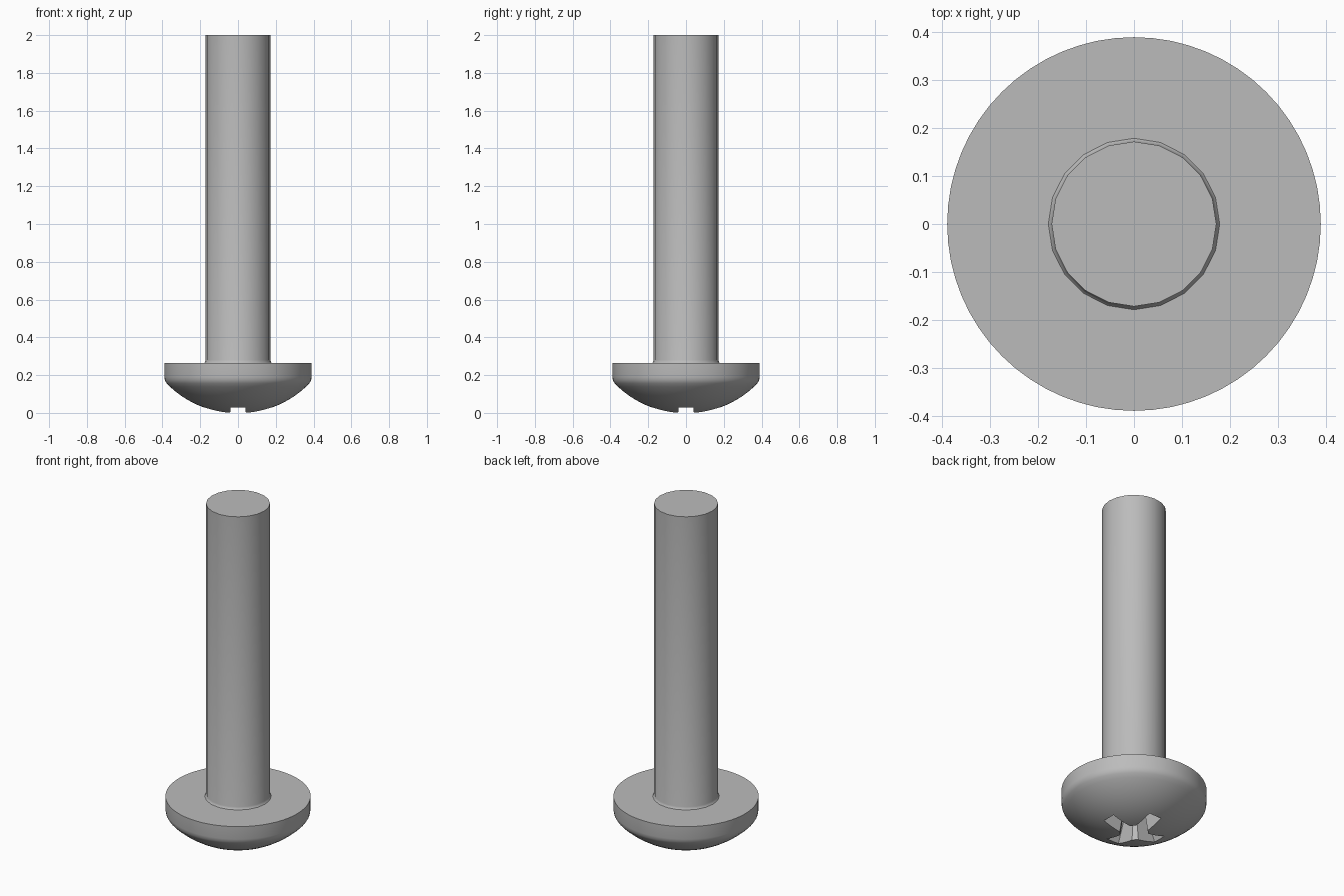
import bpy, bmesh
from math import pi, sin, cos, sqrt, radians
from mathutils import Matrix

if "Cube" in bpy.data.objects:
    bpy.data.objects.remove(bpy.data.objects["Cube"], do_unlink=True)

steel = bpy.data.materials.new("plain_steel_grey")
steel.use_nodes = True
grey = (0.5, 0.5, 0.5, 1)
steel.diffuse_color = grey
steel.node_tree.nodes["Principled BSDF"].inputs["Base Color"].default_value = grey


def finish(name, bm):
    bmesh.ops.recalc_face_normals(bm, faces=bm.faces)
    mesh = bpy.data.meshes.new(name)
    bm.to_mesh(mesh)
    bm.free()
    mesh.materials.append(steel)
    obj = bpy.data.objects.new(name, mesh)
    bpy.context.collection.objects.link(obj)
    return obj


def lathe(name, profile, sides):
    """Revolve (radius, height) points around z and cap open ends."""
    bm = bmesh.new()
    rings = []
    for r, z in profile:
        rings.append([bm.verts.new((r * cos(2 * pi * i / sides), r * sin(2 * pi * i / sides), z))
                      for i in range(sides)])
    for a, b in zip(rings, rings[1:]):
        for i in range(sides):
            j = (i + 1) % sides
            bm.faces.new((a[i], a[j], b[j], b[i]))
    bm.faces.new(rings[0])
    bm.faces.new(rings[-1])
    return finish(name, bm)


def smooth(obj):
    bpy.ops.object.select_all(action="DESELECT")
    obj.select_set(True)
    bpy.context.view_layer.objects.active = obj
    bpy.ops.object.shade_smooth_by_angle(angle=radians(32))


# Domed head, rounded into a short straight rim
dome_radius = 0.53
dome = []
for k in range(1, 13):
    r = 0.36 * k / 12
    dome.append((r, dome_radius - sqrt(dome_radius ** 2 - r * r) - 0.003))
head = lathe("head", dome + [(0.378, 0.157), (0.387, 0.172), (0.39, 0.19), (0.39, 0.265)], 64)

# Tapered cross recess cut into the dome
def tapered_bar(bm, turn):
    bar = bmesh.ops.create_cube(bm, size=1)["verts"]
    for v in bar:
        deep = v.co.z > 0
        v.co.x *= 0.2 if deep else 0.4
        v.co.y *= 0.06 if deep else 0.085
        v.co.z = 0.2 if deep else -0.02
    bmesh.ops.rotate(bm, verts=bar, cent=(0, 0, 0), matrix=Matrix.Rotation(turn, 3, "Z"))


def cut(target, cutter):
    cutter.hide_render = True
    mod = target.modifiers.new("recess", "BOOLEAN")
    mod.operation = "DIFFERENCE"
    mod.solver = "EXACT"
    mod.object = cutter
    bpy.context.view_layer.objects.active = target
    bpy.ops.object.modifier_apply(modifier=mod.name)
    bpy.data.objects.remove(cutter, do_unlink=True)


for turn in (0, pi / 2):
    bm = bmesh.new()
    tapered_bar(bm, turn)
    cut(head, finish("recess_cutter", bm))

# Small tapered centre widens the inner corners of the cross
bm = bmesh.new()
bmesh.ops.create_cone(bm, cap_ends=True, segments=8, radius1=0.085, radius2=0.05, depth=0.23,
                      matrix=Matrix.Translation((0, 0, 0.095)) @ Matrix.Rotation(pi / 8, 4, "Z"))
cut(head, finish("recess_cutter", bm))
smooth(head)

# Plain shank with a small fillet where it meets the head
shank = lathe("shank", [(0.182, 0.262), (0.176, 0.268), (0.172, 0.28), (0.172, 2.0)], 20)
smooth(shank)
